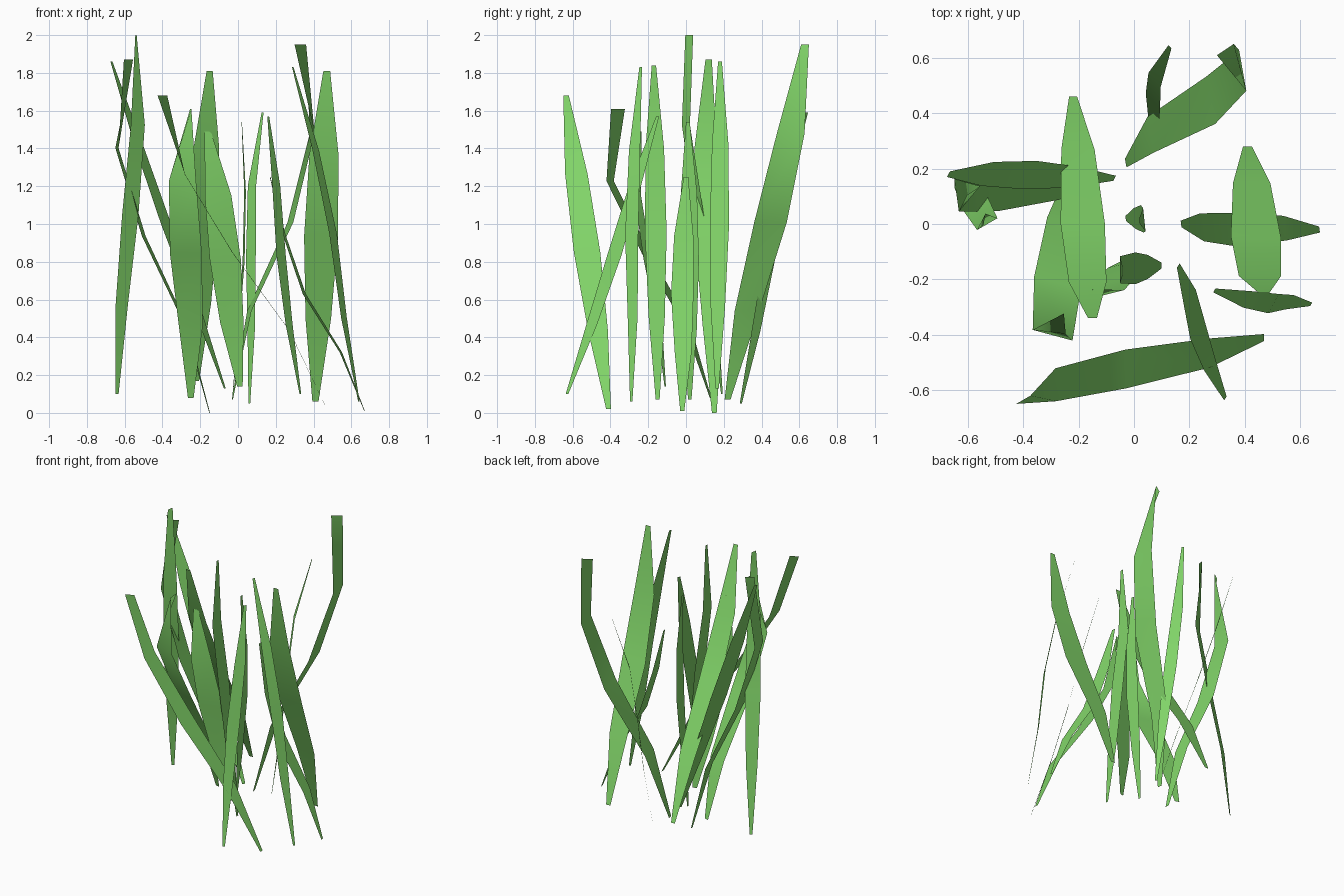
import bpy
from math import sin, cos, radians
from mathutils import Vector

grass = bpy.data.materials.new("grass_green")
grass.diffuse_color = (0.22, 0.66, 0.14, 1)
PROFILE = (0.18, 0.75, 1.0, 0.85, 0.2)   # width of each row, base to tip
count = 0


def blade(base, tip, angle, width, bends, tip_angle=None):
    """Flat ribbon of four segments; angle = direction of its width in plan,
    bends = offset of the three inner rows along the blade's normal."""
    global count
    count += 1
    base, tip = Vector(base), Vector(tip)
    a = radians(angle)
    normal = Vector((-sin(a), cos(a), 0))
    verts = []
    for i, (p, b) in enumerate(zip(PROFILE, (0, *bends, 0))):
        mid = base.lerp(tip, i / 4) + normal * b
        if i == 4 and tip_angle is not None:      # twisted, blunter tip
            a, p = radians(tip_angle), 0.42
        half = Vector((cos(a), sin(a), 0)) * width * p / 2
        verts += [mid - half, mid + half]
    faces = [(2 * i, 2 * i + 1, 2 * i + 3, 2 * i + 2) for i in range(4)]
    mesh = bpy.data.meshes.new("grass_blade")
    mesh.from_pydata(verts, [], faces)
    mesh.shade_smooth()
    mesh.materials.append(grass)
    obj = bpy.data.objects.new(f"grass_blade_{count:02d}", mesh)
    bpy.context.collection.objects.link(obj)


# Back blades
blade((-.03, .22, .07), (.33, .63, 1.95), 100, .175, (0, -.13, -.155), 34)
blade((.06, .29, .05), (.13, .64, 1.59), -50, .08, (-.01, -.035, -.05))
# Left blades
blade((-.64, .19, .10), (-.54, .017, 2.0), 30, .10, (0, -.04, -.07), 80)
blade((-.15, .15, 0), (-.58, .12, 1.87), 98, .14, (.02, .135, .17), 35)
blade((-.07, .165, .13), (-.67, .18, 1.86), 62, .115, (0, .01, .01))
blade((-.22, .46, .17), (-.15, -.34, 1.81), 0, .16, (.01, -.06, -.07))
blade((-.25, .13, .08), (-.25, -.36, 1.61), -15, .175, (0, -.1, -.17), -85)
# Centre blades
blade((.01, -.11, .14), (-.16, -.24, 1.49), 14, .17, (0, -.03, -.05))
blade((.10, -.15, .07), (-.04, -.17, 1.84), 90, .115, (.015, .025, .045))
blade((-.03, .02, .07), (.02, .01, 1.54), 96, .10, (-.02, -.035, -.03))
# Right blades
blade((.41, .28, .06), (.47, -.25, 1.81), 0, .18, (0, -.06, -.07))
blade((.67, -.02, .01), (.17, 0, 1.25), 98, .12, (0, .07, .05))
blade((.64, -.29, .06), (.29, -.24, 1.83), 60, .08, (-.01, -.045, -.04))
# Front blades
blade((.33, -.63, .10), (.16, -.15, 1.57), 57, .09, (.02, .02, 0))
blade((.47, -.41, .02), (-.40, -.635, 1.68), 91, .14, (-.02, .065, .10), 30)
